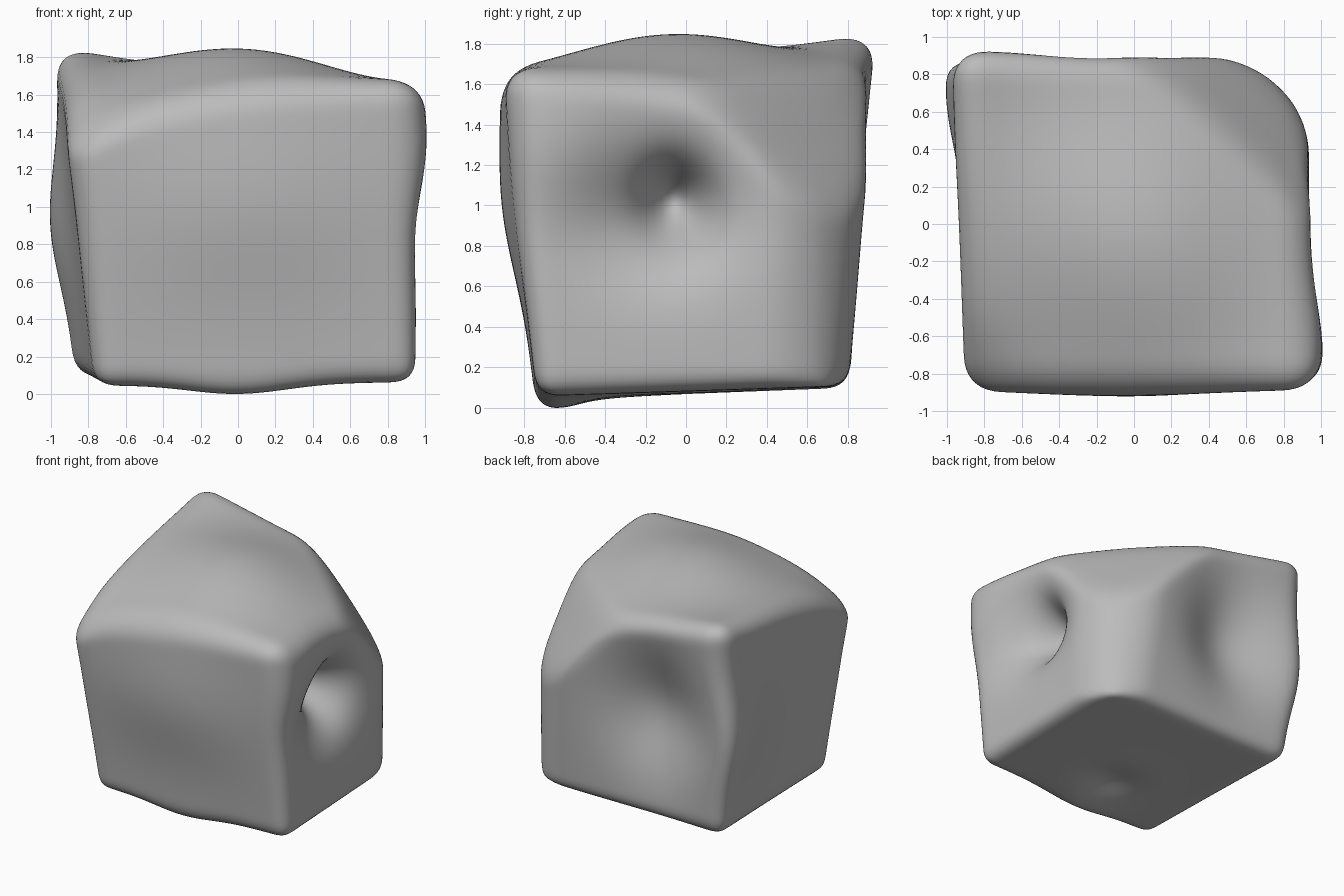
import bpy
import bmesh
from math import exp
from mathutils import Vector

default_cube = bpy.data.objects.get("Cube")
if default_cube:
    bpy.data.objects.remove(default_cube, do_unlink=True)

# Single matte grey for the whole block
grey = bpy.data.materials.new("clay_grey")
grey.use_nodes = True
colour = (0.5, 0.5, 0.5, 1)
grey.diffuse_color = colour
shader = next(n for n in grey.node_tree.nodes if n.type == "BSDF_PRINCIPLED")
shader.inputs["Base Color"].default_value = colour
shader.inputs["Roughness"].default_value = 0.8

# Skewed box corners: bottom then top, each front-left, front-right, back-left, back-right
CORNERS = [Vector(c) for c in (
    (-.76, -.74, .04), (.95, -.74, .06), (-.88, .81, .10), (.92, .80, .11),
    (-.92, -.90, 1.46), (.97, -.90, 1.68), (-.98, .94, 1.89), (.96, .94, 1.40))]

# Soft pushes: centre, radii, offset
PUSHES = [[Vector(v) for v in push] for push in (
    ((.05, -.1, 1.65), (.75, .75, .35), (0, 0, .25)),    # crown of the top
    ((-.95, -.9, 1.4), (.3, .3, .3), (0, 0, -.12)),      # drooping front left corner
    ((0, -.85, 1), (.7, .5, .5), (0, -.07, 0)),          # swollen front
    ((-.95, .65, .9), (.4, .4, .45), (-.09, .05, 0)),    # swollen back left edge
    ((.95, -.65, 1.3), (.3, .3, .35), (.05, 0, 0)),      # swollen front right edge
    ((-.3, .9, .97), (.4, .5, .48), (0, -.2, 0)),        # hollow in the back
    ((0, -.3, 0), (.22, .2, .3), (0, 0, .07)),           # shallow dimple underneath
    ((0, -.6, 0), (.35, .45, .3), (0, 0, -.06)),         # low front lip
    ((.95, -.14, .95), (.5, .36, .3), (-.2, 0, 0)),      # wide funnel on the side
    ((.85, -.05, 1.0), (.5, .15, .18), (-.3, 0, .03)),   # deep pit of the funnel
)]


def round_cube(p):
    """Round the unit cube, softer towards the top."""
    r = 0.16 + 0.03 * p.z
    inner = Vector([max(r - 1, min(1 - r, c)) for c in p])
    return inner + (p - inner).normalized() * r


def skew(p):
    """Blend the eight corners."""
    u, v, w = ((c + 1) / 2 for c in p)
    result = Vector((0, 0, 0))
    for i, corner in enumerate(CORNERS):
        weight = (u if i & 1 else 1 - u) * (v if i & 2 else 1 - v) * (w if i & 4 else 1 - w)
        result += corner * weight
    return result


def plane_off(p, normal, start, room):
    """Gently flatten whatever lies beyond a slanted plane."""
    excess = p.dot(normal) - start
    if excess > 0:
        p -= normal * ((excess - room * (1 - exp(-excess / room))) / normal.length_squared)
    return p


def push(p):
    moved = p.copy()
    for centre, radii, offset in PUSHES:
        d = sum(((p[i] - centre[i]) / radii[i]) ** 2 for i in range(3))
        moved += offset * exp(-d)
    return moved


# Lumpy block, with its back right edge and top corner planed off
bm = bmesh.new()
bmesh.ops.create_cube(bm, size=2)
bmesh.ops.subdivide_edges(bm, edges=bm.edges[:], cuts=47, use_grid_fill=True)
for vert in bm.verts:
    point = skew(round_cube(vert.co))
    point = plane_off(point, Vector((1, 1, 0)), 1.3, .25)
    point = plane_off(point, Vector((1, 1, 1)), 2.4, .15)
    vert.co = push(point)
for _ in range(3):
    bmesh.ops.smooth_vert(bm, verts=bm.verts[:], factor=0.5,
                          use_axis_x=True, use_axis_y=True, use_axis_z=True)

# Stand on the floor
floor = min(v.co.z for v in bm.verts)
bmesh.ops.translate(bm, verts=bm.verts[:], vec=(0, 0, -floor))
bmesh.ops.recalc_face_normals(bm, faces=bm.faces[:])

mesh = bpy.data.meshes.new("lumpy_block")
bm.to_mesh(mesh)
bm.free()
mesh.materials.append(grey)
mesh.shade_smooth()
block = bpy.data.objects.new("lumpy_block", mesh)
bpy.context.collection.objects.link(block)
